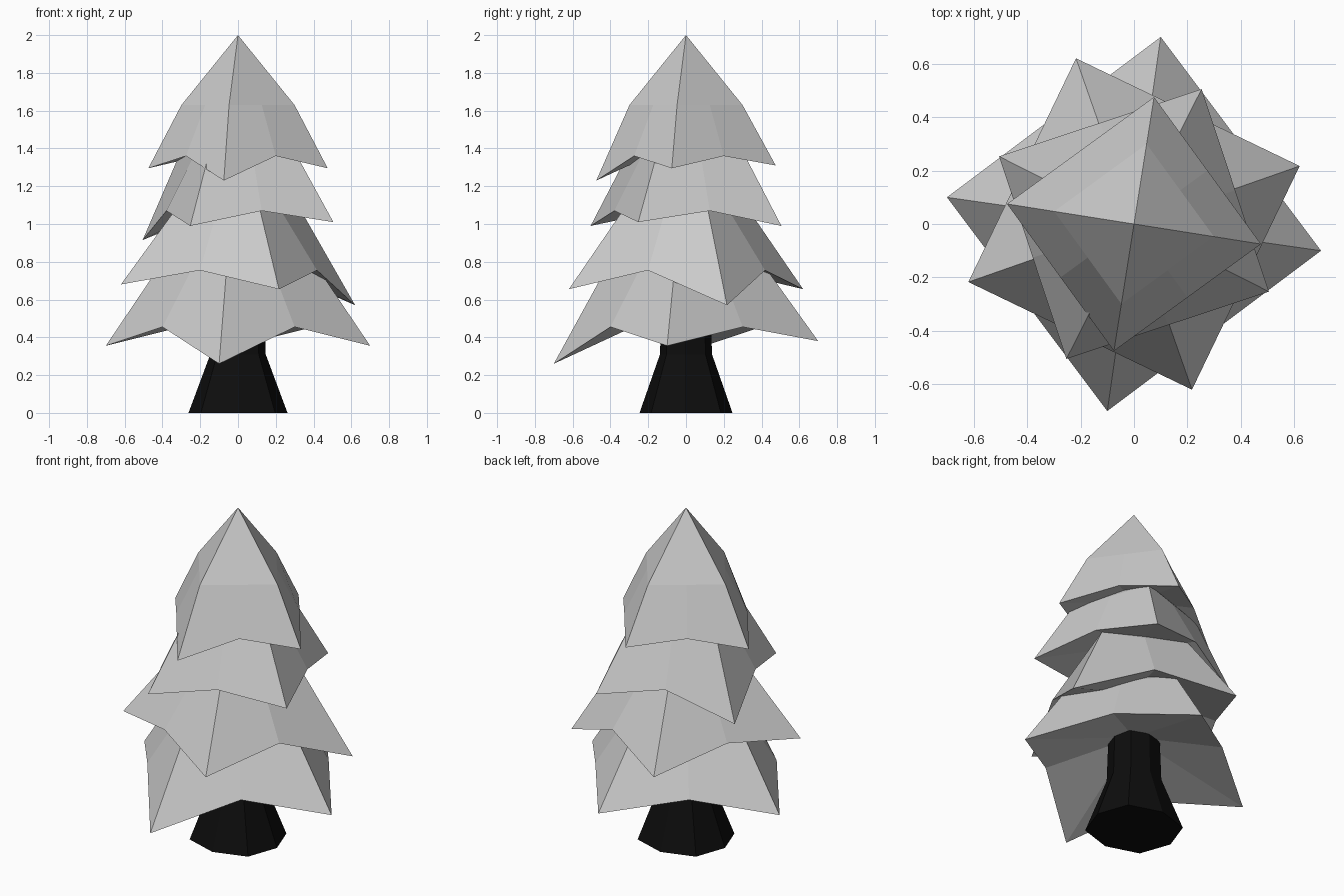
import bpy, bmesh, math

if "Cube" in bpy.data.objects:
    bpy.data.objects.remove(bpy.data.objects["Cube"])


def make_object(name, bm, color=None):
    bmesh.ops.recalc_face_normals(bm, faces=bm.faces)
    mesh = bpy.data.meshes.new(name)
    bm.to_mesh(mesh)
    bm.free()
    obj = bpy.data.objects.new(name, mesh)
    bpy.context.collection.objects.link(obj)
    if color:
        mat = bpy.data.materials.new(name + "_color")
        mat.diffuse_color = color
        mat.use_nodes = True
        mat.node_tree.nodes["Principled BSDF"].inputs["Base Color"].default_value = mat.diffuse_color
        mesh.materials.append(mat)
    return obj


def fan(bm, ring, point):
    center = bm.verts.new(point)
    for i in range(len(ring)):
        bm.faces.new((ring[i], ring[(i + 1) % len(ring)], center))


def bridge(bm, low, high):
    n = len(low)
    for i in range(n):
        j = (i + 1) % n
        bm.faces.new((low[i], low[j], high[j], high[i]))


def branch_tier(name, tip, tip_heights, mid_z, shoulder, shoulder_z, apex_z, hollow):
    """Four drooping tips with raised points between them; tip is the +x-side one."""
    bm = bmesh.new()
    x, y = tip
    corners = [(x, y), (-y, x), (-x, -y), (y, -x)]
    outline = []
    for i, (cx, cy) in enumerate(corners):
        nx, ny = corners[(i + 1) % 4]
        outline.append((cx, cy, tip_heights[i]))
        outline.append(((cx + nx) / 2, (cy + ny) / 2, mid_z))
    rim = [bm.verts.new(p) for p in outline]
    top = [bm.verts.new((p[0] * shoulder, p[1] * shoulder, shoulder_z)) for p in outline]
    bridge(bm, rim, top)
    fan(bm, top, (0, 0, apex_z))
    fan(bm, rim, (0, 0, mid_z + hollow))
    return make_object(name, bm)


# Foliage tiers: tip heights run right, back, left, front
branch_tier("foliage_bottom", (0.70, -0.10), (0.355, 0.38, 0.355, 0.26),
            0.455, 0.60, 0.77, 1.05, 0.13)
branch_tier("foliage_lower", (0.62, 0.217), (0.57, 0.655, 0.68, 0.655),
            0.755, 0.53, 1.08, 1.36, 0.12)
branch_tier("foliage_upper", (0.505, -0.253), (1.01, 0.99, 0.915, 0.99),
            1.07, 0.62, 1.36, 1.65, 0.10)
branch_tier("foliage_top", (0.475, -0.075), (1.295, 1.31, 1.295, 1.23),
            1.36, 0.63, 1.63, 2.0, 0.09)

# Trunk: flared eight-sided column
bm = bmesh.new()
rings = []
for z, s in ((0, 1.0), (0.31, 0.56), (0.62, 0.52)):
    ring = []
    for i in range(8):
        a = i * math.pi / 4
        r = 1.06 if i % 2 else 1.0
        ring.append(bm.verts.new((0.262 * r * s * math.cos(a), 0.246 * r * s * math.sin(a), z)))
    rings.append(ring)
for low, high in zip(rings, rings[1:]):
    bridge(bm, low, high)
bm.faces.new(rings[0])
bm.faces.new(rings[-1])
make_object("trunk", bm, (0.004, 0.004, 0.004, 1))
